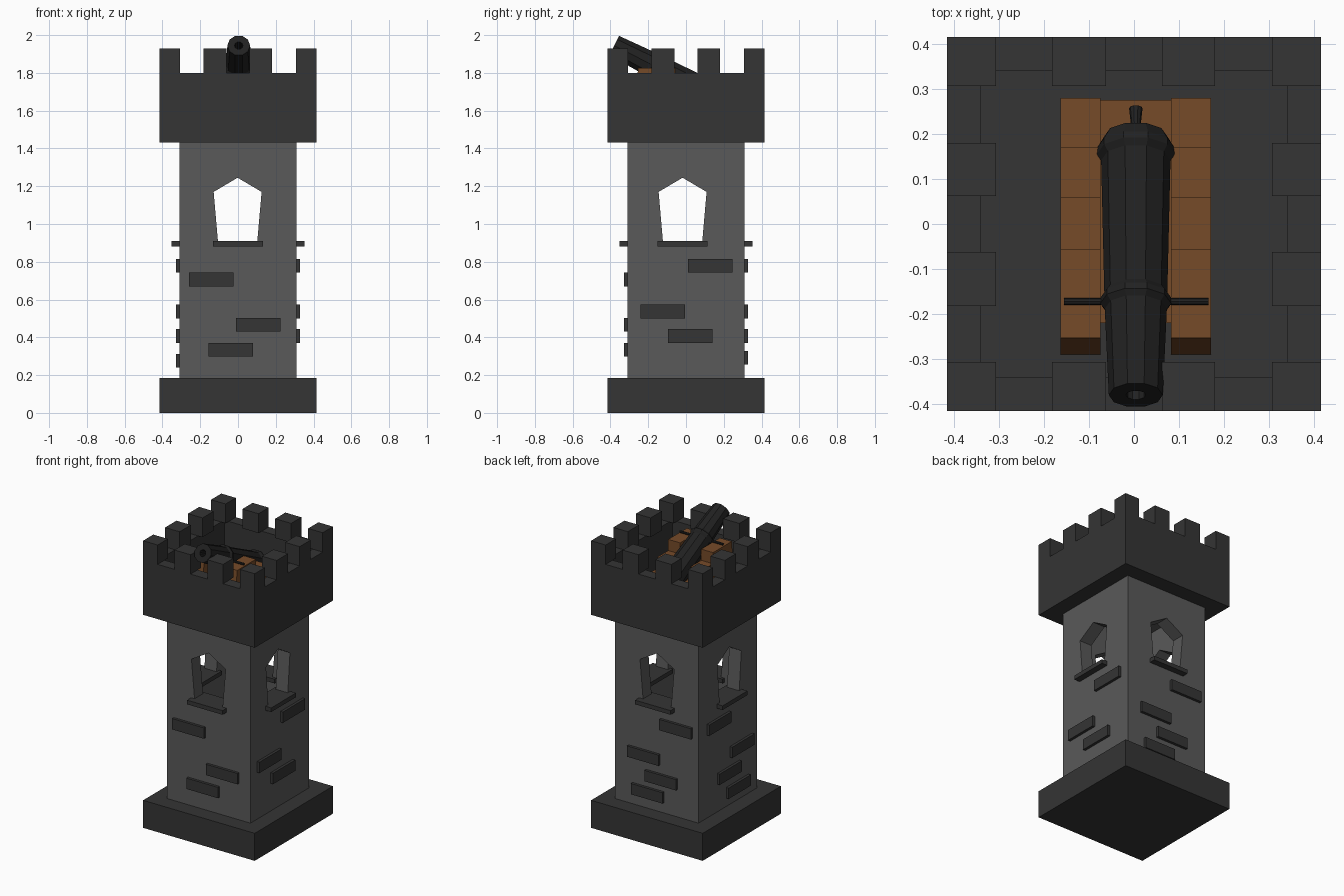
import bpy, bmesh, math
from mathutils import Matrix, Vector

if "Cube" in bpy.data.objects:
    bpy.data.objects.remove(bpy.data.objects["Cube"])


def material(name, col):
    m = bpy.data.materials.new(name)
    m.diffuse_color = (*col, 1)
    m.use_nodes = True
    m.node_tree.nodes["Principled BSDF"].inputs["Base Color"].default_value = m.diffuse_color
    return m


STONE = material("stone", (0.10, 0.10, 0.10))
DARK = material("dark_stone", (0.035, 0.035, 0.035))
IRON = material("iron", (0.015, 0.015, 0.015))
WOOD = material("wood", (0.18, 0.07, 0.022))


def finish(bm, name, mat):
    bmesh.ops.recalc_face_normals(bm, faces=bm.faces)
    me = bpy.data.meshes.new(name)
    bm.to_mesh(me)
    bm.free()
    me.materials.append(mat)
    ob = bpy.data.objects.new(name, me)
    bpy.context.collection.objects.link(ob)
    return ob


def add_box(bm, lo, hi, rot=Matrix()):
    lo, hi = Vector(lo), Vector(hi)
    m = rot @ Matrix.Translation((lo + hi) / 2) @ Matrix.Diagonal((*(hi - lo), 1))
    bmesh.ops.create_cube(bm, size=1, matrix=m)


def box(name, lo, hi, mat, rot=Matrix()):
    bm = bmesh.new()
    add_box(bm, lo, hi, rot)
    return finish(bm, name, mat)


def prism(name, pts, a, b, mat, place):
    """Extrude a 2D outline from depth a to b; place maps (u, v, depth) to xyz."""
    bm = bmesh.new()
    f = bm.faces.new([bm.verts.new(place(u, v, a)) for u, v in pts])
    ext = bmesh.ops.extrude_face_region(bm, geom=[f])["geom"]
    shift = Vector(place(0, 0, b)) - Vector(place(0, 0, a))
    bmesh.ops.translate(bm, vec=shift, verts=[g for g in ext if isinstance(g, bmesh.types.BMVert)])
    return finish(bm, name, mat)


def cut(ob, cutter):
    cutter.hide_render = True
    mod = ob.modifiers.new("cut", 'BOOLEAN')
    mod.operation, mod.solver, mod.object = 'DIFFERENCE', 'EXACT', cutter
    bpy.context.view_layer.objects.active = ob
    bpy.ops.object.modifier_apply(modifier=mod.name)
    bpy.data.objects.remove(cutter)


# base plinth and hollow shaft
W, S = 0.415, 0.31
box("base", (-W, -W, 0), (W, W, 0.185), DARK)
shaft = box("tower_shaft", (-S, -S, 0.18), (S, S, 1.44), STONE)
cut(shaft, box("cavity", (-0.22, -0.22, 0.25), (0.22, 0.22, 1.40), STONE))

# pointed window openings through both pairs of walls
window = [(-0.103, 0.895), (0.103, 0.895), (0.127, 1.17), (0, 1.245), (-0.127, 1.17)]
SIDE_Y = -0.018
cut(shaft, prism("window_x", window, -0.6, 0.6, STONE, lambda u, v, d: (u - 0.002, d, v)))
cut(shaft, prism("window_y", window, -0.6, 0.6, STONE, lambda u, v, d: (d, u + SIDE_Y, v)))

# sills and raised bricks, per wall: (left edge along wall, bottom z)
walls = {
    "front": (0, 0, [(-0.26, 0.67), (-0.01, 0.43), (-0.155, 0.298)]),
    "right": (90, SIDE_Y, [(0.01, 0.742), (-0.24, 0.50), (-0.095, 0.37)]),
    "back": (180, 0, [(0.03, 0.742), (-0.21, 0.50), (-0.08, 0.37), (-0.18, 0.255)]),
    "left": (-90, -SIDE_Y, [(-0.22, 0.742), (0.025, 0.50), (-0.11, 0.37), (-0.015, 0.24)]),
}
for side, (deg, off, bricks) in walls.items():
    rot = Matrix.Rotation(math.radians(deg), 4, 'Z')
    box(side + "_sill", (off - 0.132, -0.352, 0.882), (off + 0.132, -0.20, 0.91), DARK, rot)
    bm = bmesh.new()
    for u, z in bricks:
        add_box(bm, (u, -0.328, z), (u + 0.235, -0.29, z + 0.073), rot)
    finish(bm, side + "_bricks", DARK)

# parapet with sunken floor
FLOOR = 1.5
bm = bmesh.new()
add_box(bm, (-W, -W, 1.432), (W, W, 1.80))
bm.normal_update()
top = max(bm.faces, key=lambda f: f.calc_center_median().z)
bmesh.ops.inset_region(bm, faces=[top], thickness=W - S)
ext = bmesh.ops.extrude_face_region(bm, geom=[top])["geom"]
for v in [g for g in ext if isinstance(g, bmesh.types.BMVert)]:
    v.co.z = FLOOR
if top.is_valid:
    bmesh.ops.delete(bm, geom=[top], context='FACES_ONLY')
finish(bm, "parapet", DARK)

# merlons around the rim
bm = bmesh.new()
spans = [(-W, -0.307), (-0.182, -0.062), (0.062, 0.18), (0.307, W)]
for i, (x0, x1) in enumerate(spans):
    for j, (y0, y1) in enumerate(spans):
        if i in (0, 3) or j in (0, 3):
            # middle merlons are as deep as the wall
            add_box(bm, (x0, y0, 1.80), (x1, y1, 1.93))
finish(bm, "merlons", DARK)

# stepped gun carriage cheeks and bed
CX = 0.004
steps = [(-0.29, FLOOR), (0.28, FLOOR), (0.28, 1.60), (0.17, 1.60), (0.17, 1.675), (0.06, 1.675),
         (0.06, 1.75), (-0.055, 1.75), (-0.055, 1.825), (-0.253, 1.825)]
for name, a, b in (("left_cheek", -0.167, -0.078), ("right_cheek", 0.078, 0.167)):
    prism(name, steps, CX + a, CX + b, WOOD, lambda u, v, d: (d, u, v))
box("carriage_bed", (CX - 0.08, -0.22, FLOOR), (CX + 0.08, 0.276, 1.55), WOOD)

# cannon: lathed profile (radius, distance from muzzle), tilted upward
profile = [(0, 0.3), (0.022, 0.3), (0.022, 0), (0.06, 0), (0.069, 0.215), (0.079, 0.228), (0.079, 0.242),
           (0.07, 0.255), (0.077, 0.585), (0.087, 0.60), (0.087, 0.615), (0.07, 0.645),
           (0.035, 0.66), (0.01, 0.665), (0.015, 0.715), (0, 0.715)]
SIDES = 10
TILT = math.radians(27)
muzzle = Vector((CX, -0.38, 1.945))
bm = bmesh.new()
vs = [bm.verts.new((r, 0, d)) for r, d in profile]
es = [bm.edges.new(p) for p in zip(vs, vs[1:])]
bmesh.ops.spin(bm, geom=vs + es, cent=(0, 0, 0), axis=(0, 0, 1), angle=math.tau, steps=SIDES, use_merge=False)
bmesh.ops.remove_doubles(bm, verts=bm.verts, dist=1e-4)
bm.transform(Matrix.Translation(muzzle) @ Matrix.Rotation(-math.pi / 2 - TILT, 4, 'X'))
finish(bm, "cannon_barrel", IRON)

# trunnion pin resting on the cheeks
bm = bmesh.new()
pos = Vector((CX + 0.001, -0.172, 1.835))
bmesh.ops.create_cone(bm, cap_ends=True, segments=8, radius1=0.008, radius2=0.008, depth=0.32,
                      matrix=Matrix.Translation(pos) @ Matrix.Rotation(math.pi / 2, 4, 'Y'))
finish(bm, "trunnion", IRON)
